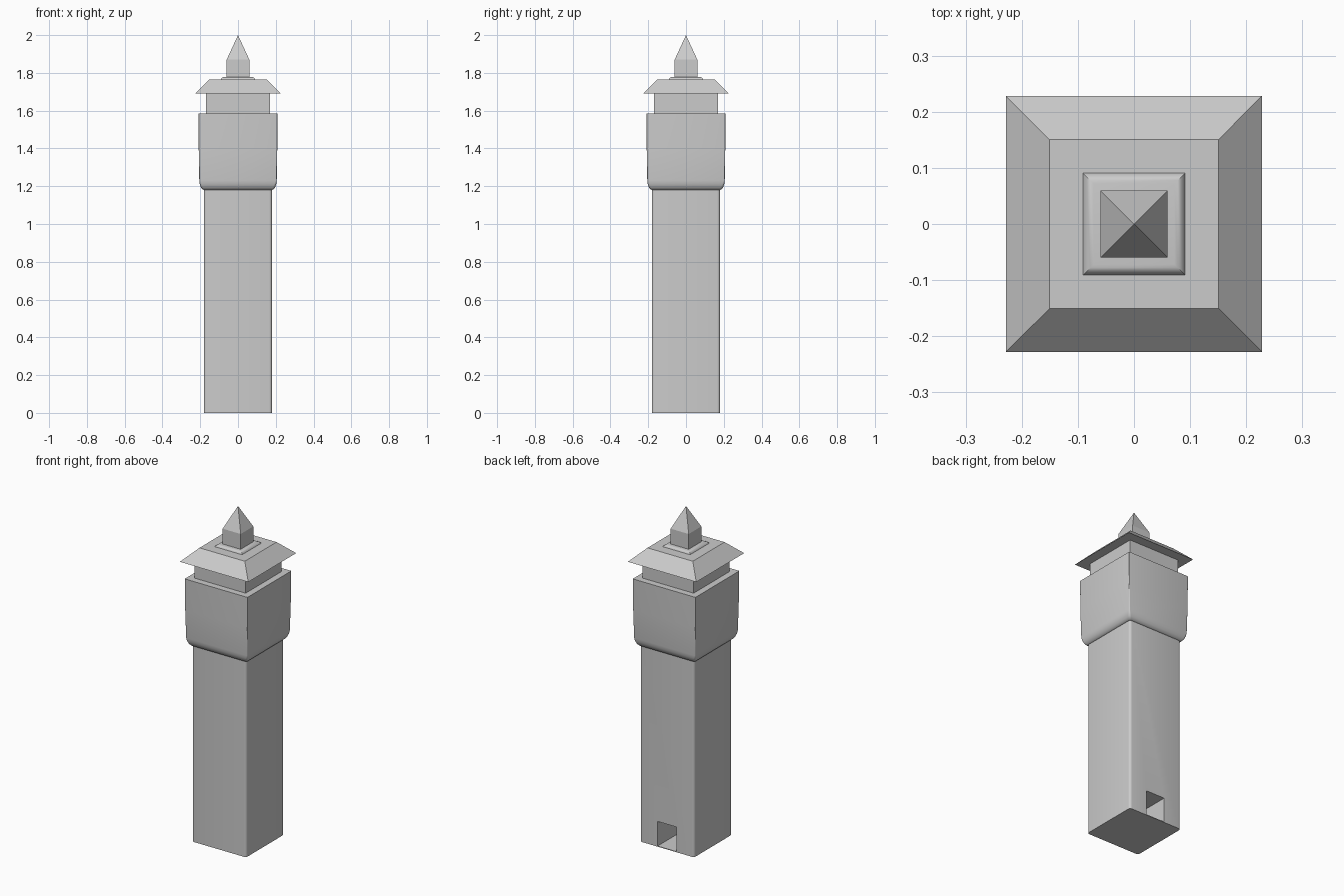
import bpy, bmesh, math

if "Cube" in bpy.data.objects:
    bpy.data.objects.remove(bpy.data.objects["Cube"])


def ring_points(half, z, radius, segs=4):
    """Square outline with optionally rounded corners."""
    if radius == 0:
        return [(sx * half, sy * half, z) for sx, sy in ((1, 1), (-1, 1), (-1, -1), (1, -1))]
    pts = []
    c = half - radius
    for k, (sx, sy) in enumerate(((1, 1), (-1, 1), (-1, -1), (1, -1))):
        for i in range(segs + 1):
            a = math.pi / 2 * (k + i / segs)
            pts.append((sx * c + radius * math.cos(a), sy * c + radius * math.sin(a), z))
    return pts


def loft(name, profile, apex=None, smooth=True):
    """Stack square rings (half width, z, corner radius) into a closed solid."""
    bm = bmesh.new()
    rings = [[bm.verts.new(p) for p in ring_points(*row)] for row in profile]
    n = len(rings[0])
    for low, high in zip(rings, rings[1:]):
        for i in range(n):
            j = (i + 1) % n
            bm.faces.new((low[i], low[j], high[j], high[i]))
    bm.faces.new(rings[0][::-1])
    if apex is None:
        bm.faces.new(rings[-1])
    else:
        tip = bm.verts.new((0, 0, apex))
        for i in range(n):
            bm.faces.new((rings[-1][i], rings[-1][(i + 1) % n], tip))
    bmesh.ops.recalc_face_normals(bm, faces=bm.faces)
    mesh = bpy.data.meshes.new(name)
    bm.to_mesh(mesh)
    bm.free()
    ob = bpy.data.objects.new(name, mesh)
    bpy.context.collection.objects.link(ob)
    if smooth:
        bpy.ops.object.select_all(action='DESELECT')
        bpy.context.view_layer.objects.active = ob
        ob.select_set(True)
        bpy.ops.object.shade_smooth_by_angle(angle=math.radians(35))
    return ob


# Main shaft with softened vertical corners
shaft = loft("shaft", [(0.18, 0, 0.015), (0.18, 1.185, 0.015)])

# Doorway recess in the back of the shaft
bpy.ops.mesh.primitive_cube_add(size=1, location=(0, 0.1, 0.078))
cutter = bpy.context.object
cutter.name = "doorway_cutter"
cutter.scale = (0.126, 0.24, 0.148)
cutter.hide_render = True
cutter.hide_viewport = False
cutter.display_type = 'WIRE'
cut = shaft.modifiers.new("doorway", 'BOOLEAN')
cut.operation = 'DIFFERENCE'
cut.solver = 'EXACT'
cut.object = cutter

# Wider upper block with a rounded lower lip
loft("upper_block", [
    (0.180, 1.180, 0.012), (0.188, 1.183, 0.012), (0.197, 1.195, 0.012),
    (0.203, 1.212, 0.010), (0.205, 1.230, 0.006), (0.208, 1.400, 0.004),
    (0.209, 1.585, 0.004)])

# Neck beneath the roof
loft("neck", [(0.17, 1.58, 0), (0.17, 1.695, 0)], smooth=False)

# Overhanging hipped roof
loft("roof", [(0.228, 1.69, 0), (0.151, 1.765, 0)], smooth=False)

# Rounded plinth under the finial
loft("finial_plinth", [
    (0.091, 1.764, 0), (0.089, 1.769, 0), (0.084, 1.774, 0),
    (0.078, 1.777, 0), (0.072, 1.778, 0)])

# Square finial with pyramid tip
loft("finial", [(0.06, 1.775, 0), (0.06, 1.87, 0)], apex=2.0, smooth=False)
